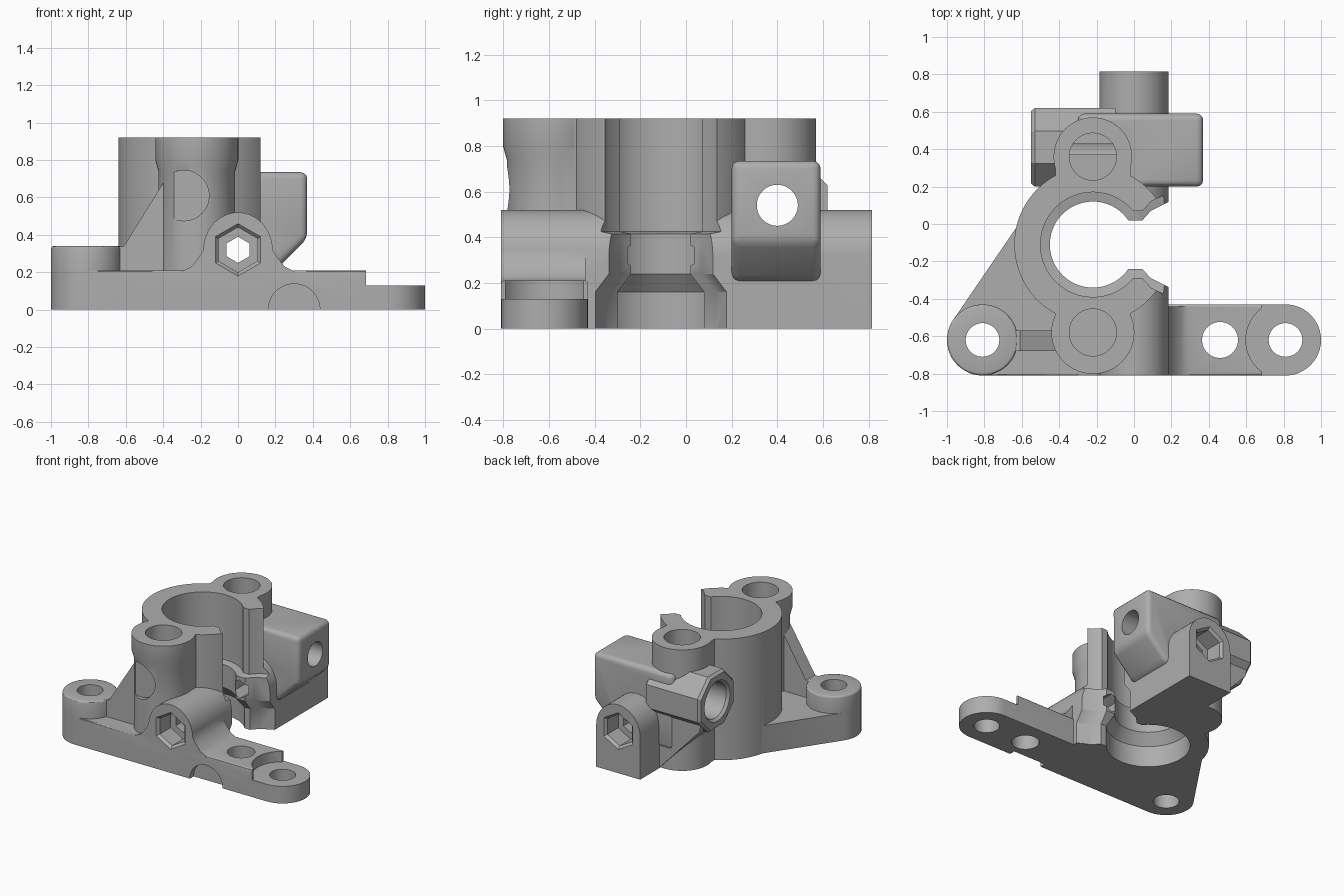
import bpy, bmesh, math
from mathutils import Vector
from mathutils.geometry import convex_hull_2d

if "Cube" in bpy.data.objects:
    bpy.data.objects.remove(bpy.data.objects["Cube"], do_unlink=True)

grey = bpy.data.materials.new("cast_grey")
grey.use_nodes = True
COLOUR = (0.42, 0.42, 0.42, 1)
grey.diffuse_color = COLOUR
for node in grey.node_tree.nodes:
    if node.type == 'BSDF_PRINCIPLED':
        node.inputs["Base Color"].default_value = COLOUR


# ---- outlines -------------------------------------------------------------
def circle(u, v, r, n=48, turn=0.0):
    return [(u + r * math.cos(turn + math.tau * i / n),
             v + r * math.sin(turn + math.tau * i / n)) for i in range(n)]


def hexagon(u, v, r):
    return circle(u, v, r, 6, math.pi / 2)


def rect(u0, u1, v0, v1):
    return [(u0, v0), (u1, v0), (u1, v1), (u0, v1)]


def hull(*outlines):
    pts = [Vector(p) for o in outlines for p in o]
    return [tuple(pts[i]) for i in convex_hull_2d(pts)]


# ---- solids ---------------------------------------------------------------
PLACE = {'X': lambda u, v, w: (w, u, v),
         'Y': lambda u, v, w: (u, w, v),
         'Z': lambda u, v, w: (u, v, w)}


def loft(name, sections, axis='Z', bevel=0.0, bevel_all=False):
    """Closed solid through (position, outline) sections along an axis."""
    bm = bmesh.new()
    rings = [[bm.verts.new(PLACE[axis](u, v, w)) for u, v in outline]
             for w, outline in sections]
    n = len(rings[0])
    bm.faces.new(rings[0])
    end_cap = bm.faces.new(rings[-1])
    for a, b in zip(rings, rings[1:]):
        for i in range(n):
            j = (i + 1) % n
            bm.faces.new((a[i], a[j], b[j], b[i]))
    bmesh.ops.recalc_face_normals(bm, faces=bm.faces[:])
    if bevel:
        edges = bm.edges[:] if bevel_all else end_cap.edges[:]
        bmesh.ops.bevel(bm, geom=edges, offset=bevel, offset_type='OFFSET',
                        segments=3, profile=0.5, affect='EDGES')
    mesh = bpy.data.meshes.new(name)
    bm.to_mesh(mesh)
    bm.free()
    mesh.materials.append(grey)
    ob = bpy.data.objects.new(name, mesh)
    bpy.context.collection.objects.link(ob)
    return ob


def prism(name, outline, lo, hi, axis='Z', **kw):
    return loft(name, [(lo, outline), (hi, outline)], axis, **kw)


def combine(body, tool, operation):
    mod = body.modifiers.new(tool.name, 'BOOLEAN')
    mod.operation = operation
    mod.solver = 'EXACT'
    mod.object = tool
    bpy.context.view_layer.objects.active = body
    bpy.ops.object.modifier_apply(modifier=mod.name)
    bpy.data.objects.remove(tool, do_unlink=True)


# ---- main dimensions ------------------------------------------------------
CX, CY = -0.22, -0.11          # clamp bore centre
TOP = 0.92
FRONT, EAR_Y, EAR_R = -0.81, -0.62, 0.19
BOLT_Z = 0.32                  # clamp bolt height
BOSS_BACK, BOSS_FRONT = 0.36, -0.58
PIN_Y, PIN_Z = 0.40, 0.54      # cross hole

body = prism("clamp_bracket", circle(CX, CY, 0.42, 96), 0, TOP)
solids, cuts = [], []

# vertical bolt bosses and their webs into the ring
solids.append(prism("back_boss", circle(CX, BOSS_BACK, 0.21), 0, TOP))
solids.append(loft("front_boss", [(z, circle(CX, BOSS_FRONT, r)) for z, r in
                                  ((0, 0.205), (0.74, 0.205), (0.8, 0.222), (TOP, 0.222))]))
solids.append(prism("boss_web", rect(CX - 0.2, CX + 0.2, BOSS_FRONT, BOSS_BACK), 0, TOP))

# base plate, left ear and the web from ear to ring
solids.append(prism("base_plate", hull(circle(-0.81, EAR_Y, EAR_R), circle(0.81, EAR_Y, EAR_R)),
                    0, 0.21, bevel=0.012))
solids.append(prism("left_ear", circle(-0.81, EAR_Y, EAR_R), 0, 0.34, bevel=0.015))
solids.append(prism("ear_web", hull(circle(-0.81, EAR_Y, EAR_R), circle(CX, CY, 0.39),
                                    circle(CX, BOSS_FRONT, 0.2)), 0, 0.21))
solids.append(prism("ear_rib", [(-0.68, 0.1), (-0.68, 0.33), (-0.61, 0.34), (-0.38, 0.71),
                                (-0.25, 0.71), (-0.25, 0.1)], -0.68, -0.57, 'Y'))

# arched housings for the clamp bolt, the front one flared into the plate
arch = [(0.185 * math.cos(math.pi * i / 24), BOLT_Z + 0.2 * math.sin(math.pi * i / 24))
        for i in range(25)]
flare = [(0.3, 0.205), (0.25, 0.23), (0.21, 0.28)]
flared = ([(0.3, 0.1)] + flare + arch + [(-x, z) for x, z in reversed(flare)] + [(-0.3, 0.1)])
straight = [(0.185, 0)] + arch + [(-0.185, 0)]
solids.append(prism("front_arch", flared, FRONT, -0.44, 'Y'))
solids.append(prism("front_jaw", straight, -0.6, -0.15, 'Y'))
solids.append(prism("back_arch", straight, 0, 0.815, 'Y'))

# cross block with its chamfered underside, and the octagonal left end
solids.append(prism("cross_block", [(-0.3, 0.16), (-0.3, 0.735), (0.37, 0.735), (0.37, 0.38),
                                    (0.2, 0.21), (0, 0.16)], 0.2, 0.59, 'Y',
                    bevel=0.035, bevel_all=True))
solids.append(loft("pin_end", [(x, circle(0.41, PIN_Z, r, 8, math.pi / 8)) for x, r in
                               ((-0.55, 0.21), (-0.53, 0.228), (-0.1, 0.228))], 'X'))
solids.append(prism("pin_end_support", [(-0.53, 0.42), (-0.53, 0.6), (-0.1, 0.6), (-0.1, 0),
                                        (-0.18, 0), (-0.52, 0.36)], 0.24, 0.58, 'Y'))


# clamp bore and slot, narrowed in the middle and relieved below
def slot(d):
    r, h = 0.23 + d, 0.13 + d
    a = math.asin(h / r)
    n = 64
    arc = [(CX + r * math.cos(a + (math.tau - 2 * a) * i / n),
            CY + r * math.sin(a + (math.tau - 2 * a) * i / n)) for i in range(n + 1)]
    tail = [(0.045, h), (0.09, h + 0.05), (0.19, h + 0.1), (0.35, h + 0.1)]
    return arc + [(x, CY - y) for x, y in tail] + [(x, CY + y) for x, y in reversed(tail)]


cuts.append(loft("bore", [(-0.1, slot(0.06)), (0.16, slot(0.06)), (0.24, slot(0)),
                          (0.415, slot(0)), (0.425, slot(0.05)), (1.1, slot(0.05))]))

# blind bolt holes in the bosses
for y in (BOSS_BACK, BOSS_FRONT):
    cuts.append(prism("boss_hole", circle(CX, y, 0.126), 0.625, 1.1))

# lowered right ear and the plate holes
cuts.append(prism("ear_step", circle(0.81, EAR_Y, 0.212), 0.13, 0.5))
cuts.append(prism("ear_step_end", rect(0.685, 1.2, -0.9, -0.3), 0.13, 0.5))
for x, r in ((-0.81, 0.09), (0.46, 0.096), (0.81, 0.09)):
    cuts.append(prism("plate_hole", circle(x, EAR_Y, r), -0.1, 0.6))

# clamp bolt passage with a chamfered hexagonal pocket at each end
cuts.append(prism("bolt_passage", hexagon(0, BOLT_Z, 0.07), -1, 1, 'Y'))
for face, inward in ((FRONT, 1), (0.815, -1)):
    cuts.append(loft("nut_pocket", [(face + inward * step, hexagon(0, BOLT_Z, r)) for step, r in
                                    ((-0.02, 0.16), (0.02, 0.12), (0.15, 0.12))], 'Y'))

# cross hole, wider at the left end
cuts.append(prism("pin_hole", circle(PIN_Y, PIN_Z, 0.09), -0.9, 0.6, 'X'))
cuts.append(loft("pin_counterbore", [(x, circle(0.41, PIN_Z, r)) for x, r in
                                     ((-0.57, 0.17), (-0.53, 0.135), (-0.37, 0.135))], 'X'))

# flat on the front boss and dent in the plate edge
cuts.append(prism("boss_flat", circle(-0.29, 0.61, 0.135), -1, -0.745, 'Y'))
cuts.append(prism("plate_dent", circle(0.3, 0, 0.138), -1, -0.765, 'Y'))

for part in solids:
    combine(body, part, 'UNION')
for cutter in cuts:
    combine(body, cutter, 'DIFFERENCE')

# one material slot, smooth curved walls with crisp edges
body.data.materials.clear()
body.data.materials.append(grey)
for poly in body.data.polygons:
    poly.material_index = 0
bpy.ops.object.select_all(action='DESELECT')
body.select_set(True)
bpy.context.view_layer.objects.active = body
bpy.ops.object.shade_smooth_by_angle(angle=math.radians(30))
